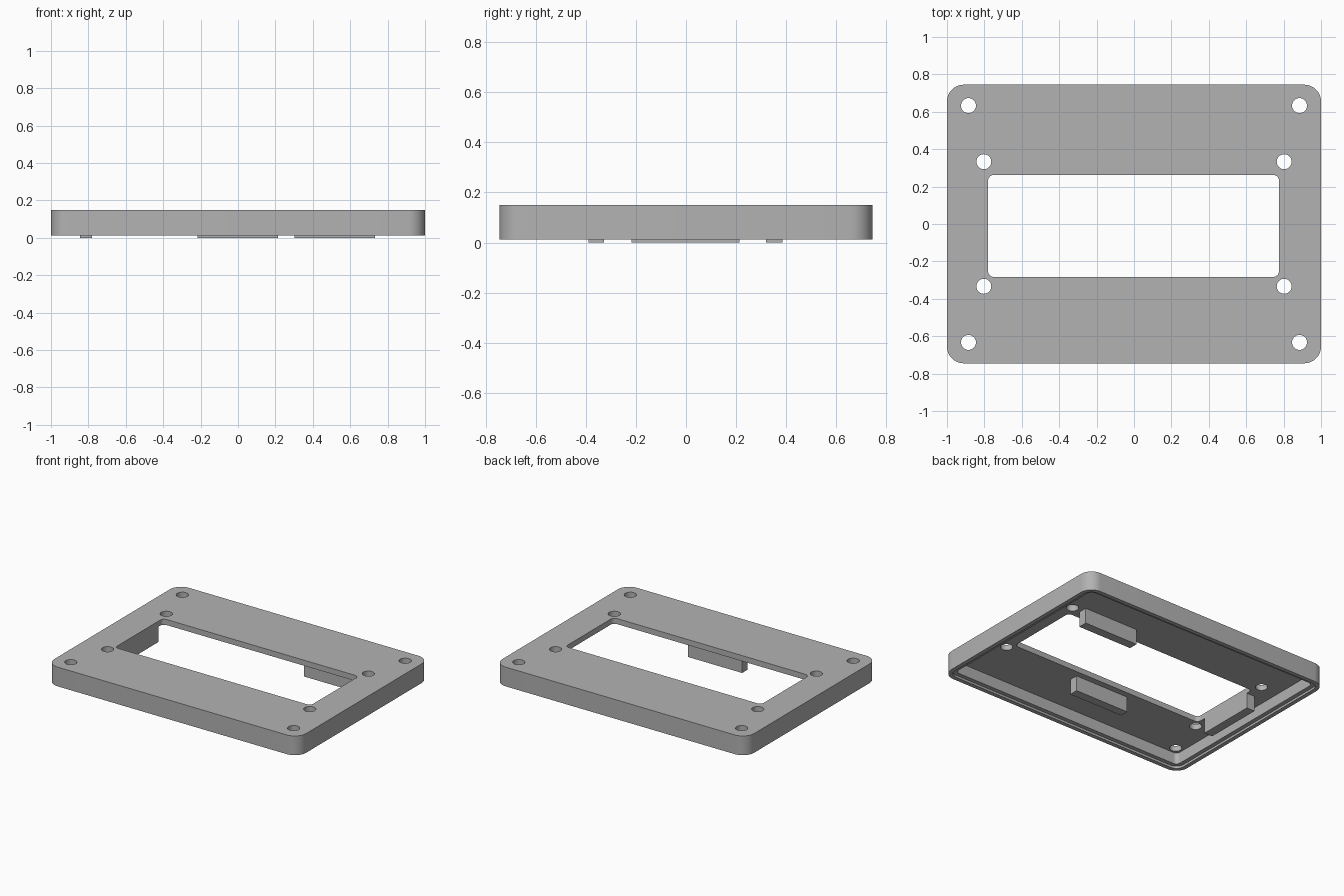
import bpy, bmesh, math

cube = bpy.data.objects.get("Cube")
if cube:
    bpy.data.objects.remove(cube, do_unlink=True)

grey = bpy.data.materials.new("plain grey")
grey.use_nodes = True
colour = (0.45, 0.45, 0.45, 1)
grey.diffuse_color = colour
grey.node_tree.nodes["Principled BSDF"].inputs["Base Color"].default_value = colour


def prism(name, x0, x1, y0, y1, z0, z1, radius=0.0, steps=8):
    """Upright block with optionally rounded vertical corners."""
    bm = bmesh.new()
    corners = [(x1, y1, -1, -1), (x0, y1, 1, -1), (x0, y0, 1, 1), (x1, y0, -1, 1)]
    ring = []
    for i, (x, y, sx, sy) in enumerate(corners):
        for k in range(steps + 1 if radius else 1):
            a = math.pi / 2 * (i + k / steps)
            ring.append(bm.verts.new((x + radius * (sx + math.cos(a)),
                                      y + radius * (sy + math.sin(a)), z0)))
    base = bm.faces.new(ring)
    top = bmesh.ops.extrude_face_region(bm, geom=[base])["geom"]
    bmesh.ops.translate(bm, vec=(0, 0, z1 - z0),
                        verts=[v for v in top if isinstance(v, bmesh.types.BMVert)])
    bmesh.ops.recalc_face_normals(bm, faces=bm.faces)
    mesh = bpy.data.meshes.new(name)
    bm.to_mesh(mesh)
    bm.free()
    mesh.materials.append(grey)
    obj = bpy.data.objects.new(name, mesh)
    bpy.context.collection.objects.link(obj)
    return obj


def cut(obj, cutter):
    """Subtract the cutter for good, then discard it."""
    cutter.hide_render = True
    mod = obj.modifiers.new("cut", "BOOLEAN")
    mod.operation, mod.solver, mod.object = "DIFFERENCE", "EXACT", cutter
    bpy.context.view_layer.objects.active = obj
    bpy.ops.object.modifier_apply(modifier=mod.name)
    bpy.data.objects.remove(cutter, do_unlink=True)


W, D = 1.0, 0.745
BOTTOM, UNDERSIDE, TOP = 0.012, 0.11, 0.15

# Cover shell: rounded slab hollowed from below, with a stepped rim
cover = prism("cover", -W, W, -D, D, BOTTOM, TOP, 0.09)
for inset, depth in ((0.03, 0.028), (0.06, UNDERSIDE)):
    cut(cover, prism("cavity", inset - W, W - inset, inset - D, D - inset,
                     -0.1, depth, 0.09 - inset))

# Window opening
cut(cover, prism("window", -0.78, 0.775, -0.283, 0.262, -0.1, 0.3, 0.03))

# Screw holes, outer and inner sets
R = 0.04
for hx, hy in ((0.885, 0.633), (0.803, 0.333)):
    for x in (-hx, hx):
        for y in (-hy, hy):
            cut(cover, prism("hole", x - R, x + R, y - R, y + R, -0.1, 0.3, R))

# Support ribs hanging from the underside
ribs = [prism("right_rib", -0.845, -0.78, -0.217, 0.213, 0, UNDERSIDE + 0.01),
        prism("front_rib", -0.217, 0.213, -0.39, -0.327, 0, UNDERSIDE + 0.01),
        prism("back_rib", 0.302, 0.733, 0.32, 0.385, 0, UNDERSIDE + 0.01)]

# Smooth curved walls, keep edges sharp
bpy.ops.object.select_all(action="DESELECT")
cover.select_set(True)
bpy.context.view_layer.objects.active = cover
bpy.ops.object.shade_smooth_by_angle(angle=math.radians(30))
